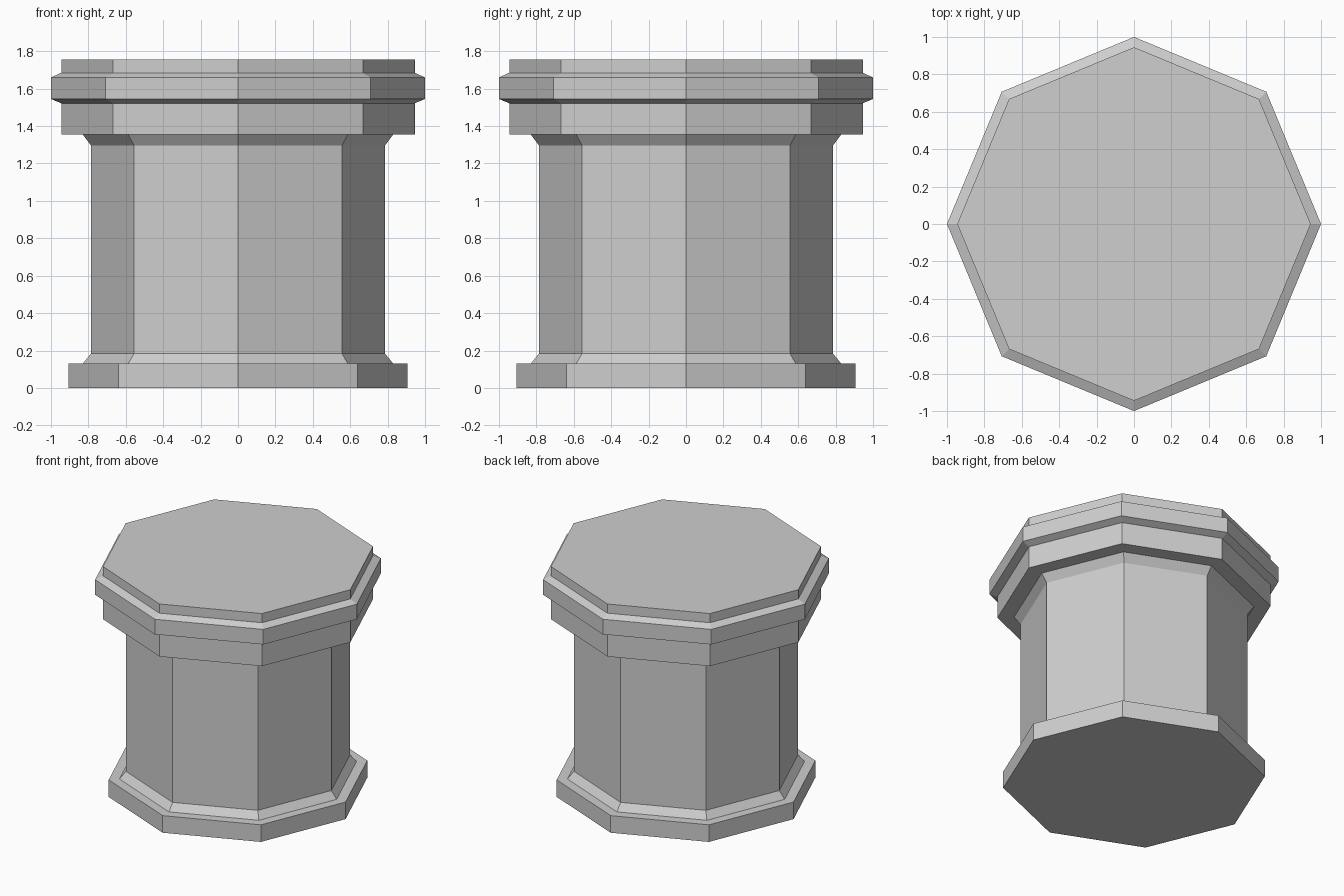
import bpy
import bmesh
from math import cos, sin, pi

cube = bpy.data.objects.get("Cube")
if cube:
    bpy.data.objects.remove(cube, do_unlink=True)

SIDES = 8

# Single stone colour
stone = bpy.data.materials.new("light_grey_stone")
stone.use_nodes = True
colour = (0.62, 0.62, 0.62, 1)
stone.diffuse_color = colour
stone.node_tree.nodes["Principled BSDF"].inputs["Base Color"].default_value = colour


def octagonal_part(name, profile, close_bottom=False, close_top=False):
    """Sweep a (radius, height) profile around z, with corners on the axes."""
    bm = bmesh.new()
    rings = [[bm.verts.new((r * cos(2 * pi * i / SIDES), r * sin(2 * pi * i / SIDES), z))
              for i in range(SIDES)] for r, z in profile]
    for low, high in zip(rings, rings[1:]):
        for i in range(SIDES):
            j = (i + 1) % SIDES
            bm.faces.new((low[i], low[j], high[j], high[i]))
    if close_bottom:
        bm.faces.new(rings[0][::-1])
    if close_top:
        bm.faces.new(rings[-1])
    mesh = bpy.data.meshes.new(name)
    bm.to_mesh(mesh)
    bm.free()
    mesh.materials.append(stone)
    obj = bpy.data.objects.new(name, mesh)
    bpy.context.collection.objects.link(obj)
    return obj


# Parts meet rim to rim, so no hidden faces are left between them
octagonal_part("base_plinth", [(0.905, 0), (0.905, 0.13), (0.83, 0.13)], close_bottom=True)

# Shaft flares out at both ends
octagonal_part("shaft", [(0.83, 0.13), (0.785, 0.185), (0.785, 1.295), (0.83, 1.355)])

octagonal_part("capital", [(0.83, 1.355), (0.945, 1.355), (0.945, 1.522)])

# Projecting band with sloped edges
octagonal_part("capital_band", [(0.945, 1.522), (1, 1.545), (1, 1.66), (0.945, 1.685)])

octagonal_part("top_slab", [(0.945, 1.685), (0.945, 1.755)], close_top=True)
